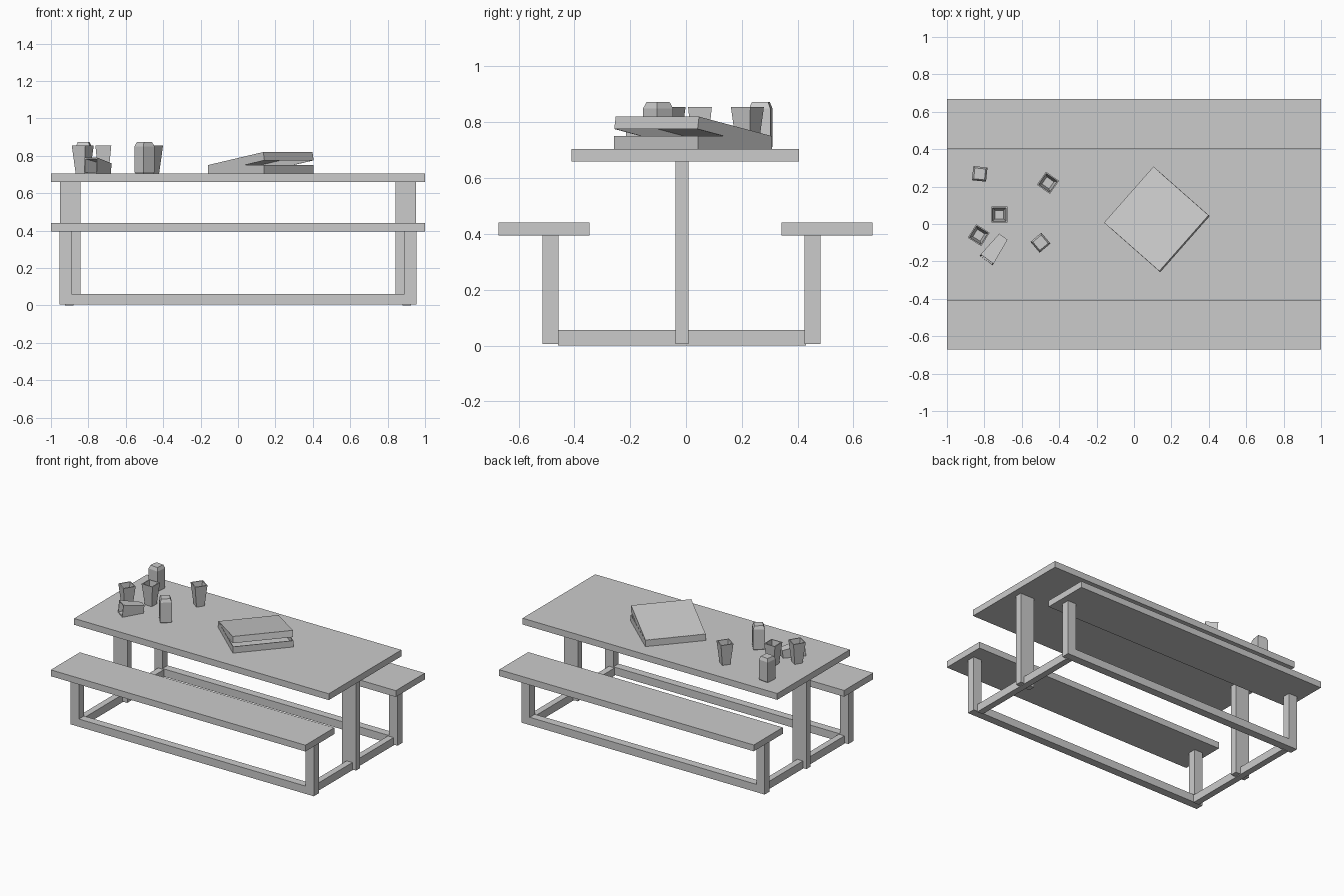
import bpy, bmesh
from math import radians, sin, cos, pi, atan2
from mathutils import Matrix, Vector

if "Cube" in bpy.data.objects:
    bpy.data.objects.remove(bpy.data.objects["Cube"])


def finish(name, bm, matrix=Matrix()):
    bmesh.ops.recalc_face_normals(bm, faces=bm.faces)
    me = bpy.data.meshes.new(name)
    bm.to_mesh(me)
    bm.free()
    ob = bpy.data.objects.new(name, me)
    ob.matrix_world = matrix
    bpy.context.collection.objects.link(ob)
    return ob


def box(name, x, y, z):
    bm = bmesh.new()
    size = Vector((x[1] - x[0], y[1] - y[0], z[1] - z[0]))
    mid = Vector((sum(x) / 2, sum(y) / 2, sum(z) / 2))
    bmesh.ops.create_cube(bm, size=1, matrix=Matrix.Translation(mid) @ Matrix.Diagonal((*size, 1)))
    return finish(name, bm)


def square_loft(name, rings, matrix):
    """Stack square rings given as (half width, height), capped at both ends."""
    bm = bmesh.new()
    loops = [[bm.verts.new((sx * h, sy * h, z)) for sx, sy in ((1, 1), (-1, 1), (-1, -1), (1, -1))]
             for h, z in rings]
    for a, b in zip(loops, loops[1:]):
        for i in range(4):
            j = (i + 1) % 4
            bm.faces.new((a[i], a[j], b[j], b[i]))
    bm.faces.new(loops[0])
    bm.faces.new(loops[-1])
    return finish(name, bm, matrix)


def place(x, y, z, deg):
    return Matrix.Translation((x, y, z)) @ Matrix.Rotation(radians(deg), 4, 'Z')


# Table top, benches and long floor rails
TOP = 0.705
box("table_top", (-1, 1), (-0.41, 0.405), (0.66, TOP))
sides = (("front", (-0.672, -0.346), (-0.514, -0.457)),
         ("back", (0.342, 0.668), (0.425, 0.482)))
for side, seat_y, leg_y in sides:
    box(side + "_bench_seat", (-1, 1), seat_y, (0.395, 0.44))
    box(side + "_floor_rail", (-0.89, 0.89), leg_y, (0.005, 0.06))

# End frames: post, cross rail and bench legs
for end, s in (("left", -1), ("right", 1)):
    def span(a, b):
        return sorted((s * a, s * b))
    box(end + "_table_post", span(0.843, 0.953), (-0.038, 0.009), (0.005, 0.66))
    box(end + "_cross_rail", span(0.88, 0.925), (-0.458, 0.43), (0, 0.055))
    for side, seat_y, leg_y in sides:
        box(f"{side}_{end}_bench_leg", span(0.89, 0.955), leg_y, (0.005, 0.395))

# Food box: open tray with a hinged, partly raised lid
tray = [(0.2, 0), (0.2, 0.045), (0.195, 0.045), (0.195, 0.005)]
square_loft("food_box_base", tray, place(0.122, 0.025, TOP, 48.6))
lid = [(0.199, 0), (0.199, -0.045), (0.194, -0.045), (0.194, -0.005)]
hinge = (Matrix.Translation((0, 0.199, 0)) @ Matrix.Rotation(radians(-10), 4, 'X')
         @ Matrix.Translation((0, -0.199, 0)))
square_loft("food_box_lid", lid, place(0.122, 0.025, TOP + 0.046, 48.6) @ hinge)

# Tapered open cups, three standing and one on its side
cup = [(0.0275, 0), (0.0425, 0.15), (0.036, 0.15), (0.023, 0.008)]
for i, (x, y, a) in enumerate(((-0.46, 0.22, -35), (-0.72, 0.05, 0), (-0.83, -0.06, -32))):
    square_loft(f"cup_{i + 1}", cup, place(x, y, TOP, a))
taper = atan2(0.015, 0.15)
square_loft("fallen_cup", cup, place(-0.70, -0.07, TOP + 0.0275, 234)
            @ Matrix.Rotation(pi / 2 - taper, 4, 'Y'))

# Drink cans with chamfered ends
can = [(0.034, 0), (0.038, 0.008), (0.038, 0.145), (0.029, 0.168)]
for i, (x, y, a) in enumerate(((-0.825, 0.268, -6), (-0.5, -0.1, 40))):
    square_loft(f"drink_can_{i + 1}", can, place(x, y, TOP, a))
